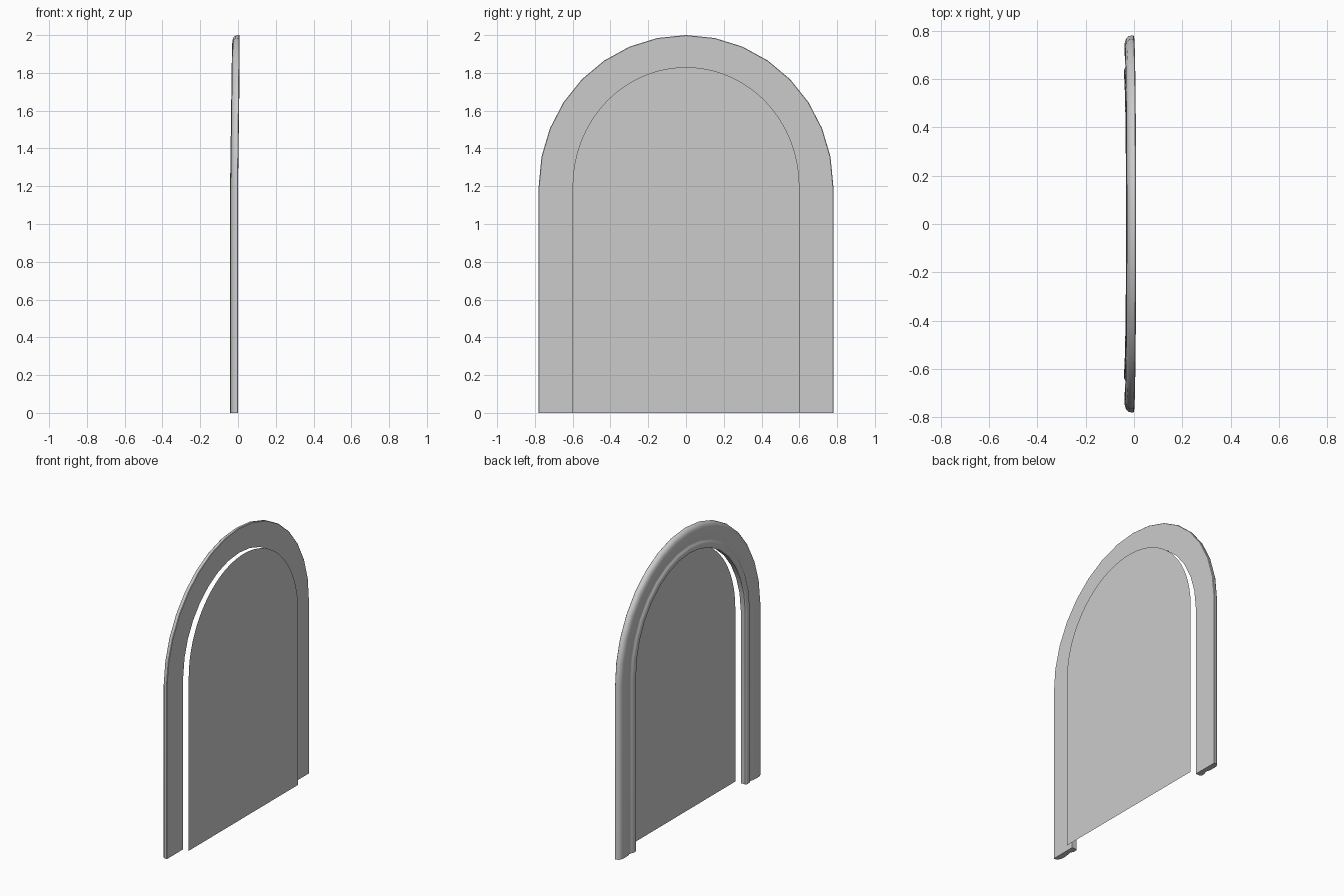
import bpy, bmesh, math

if "Cube" in bpy.data.objects:
    bpy.data.objects.remove(bpy.data.objects["Cube"])

grey = bpy.data.materials.new("plain grey")
grey.diffuse_color = (0.6, 0.6, 0.6, 1)
grey.use_nodes = True
grey.node_tree.nodes["Principled BSDF"].inputs["Base Color"].default_value = grey.diffuse_color


def finish(name, bm):
    me = bpy.data.meshes.new(name)
    bm.to_mesh(me)
    bm.free()
    me.materials.append(grey)
    ob = bpy.data.objects.new(name, me)
    bpy.context.collection.objects.link(ob)
    return ob


def arch(half, rise, steps):
    """Points (y, z, lift) up one side, over the arch and down the other."""
    pts = [(half, 0, 0)]
    for i in range(steps + 1):
        a = math.pi * i / steps
        pts.append((half * math.cos(a), 1.2 + rise * math.sin(a), math.sin(a)))
    return pts + [(-half, 0, 0)]


# moulded surround: (distance out from the opening, depth x)
profile = [(0, 0), (0, -.034), (.004, -.039), (.012, -.042), (.03, -.042), (.042, -.040),
           (.05, -.034), (.058, -.031), (.068, -.032), (.08, -.036), (.1, -.039),
           (.13, -.040), (.152, -.038), (.168, -.032), (.177, -.022), (.18, -.01), (.18, -.003), (.177, 0)]
bm = bmesh.new()
columns = []
for d, x in profile:
    f = d / .18
    path = arch(.6 + d, .63 + .17 * f, 16)
    columns.append([bm.verts.new((x + .009 * lift, y, z)) for y, z, lift in path])
n = len(profile)
for j in range(n):
    a, b = columns[j], columns[(j + 1) % n]
    for i in range(len(a) - 1):
        bm.faces.new((a[i], a[i + 1], b[i + 1], b[i]))
for end in (0, -1):
    bm.faces.new([c[end] for c in columns])
bmesh.ops.recalc_face_normals(bm, faces=bm.faces)
frame = finish("arch_frame", bm)
bpy.context.view_layer.objects.active = frame
frame.select_set(True)
bpy.ops.object.shade_smooth_by_angle(angle=math.radians(35))

# thin flat panel just off the back of the surround
bm = bmesh.new()
face = bm.faces.new([bm.verts.new((.042, y, z)) for y, z, _ in arch(.6, .63, 64)])
face.normal_update()
if face.normal.x < 0:
    face.normal_flip()
finish("arch_panel", bm)
